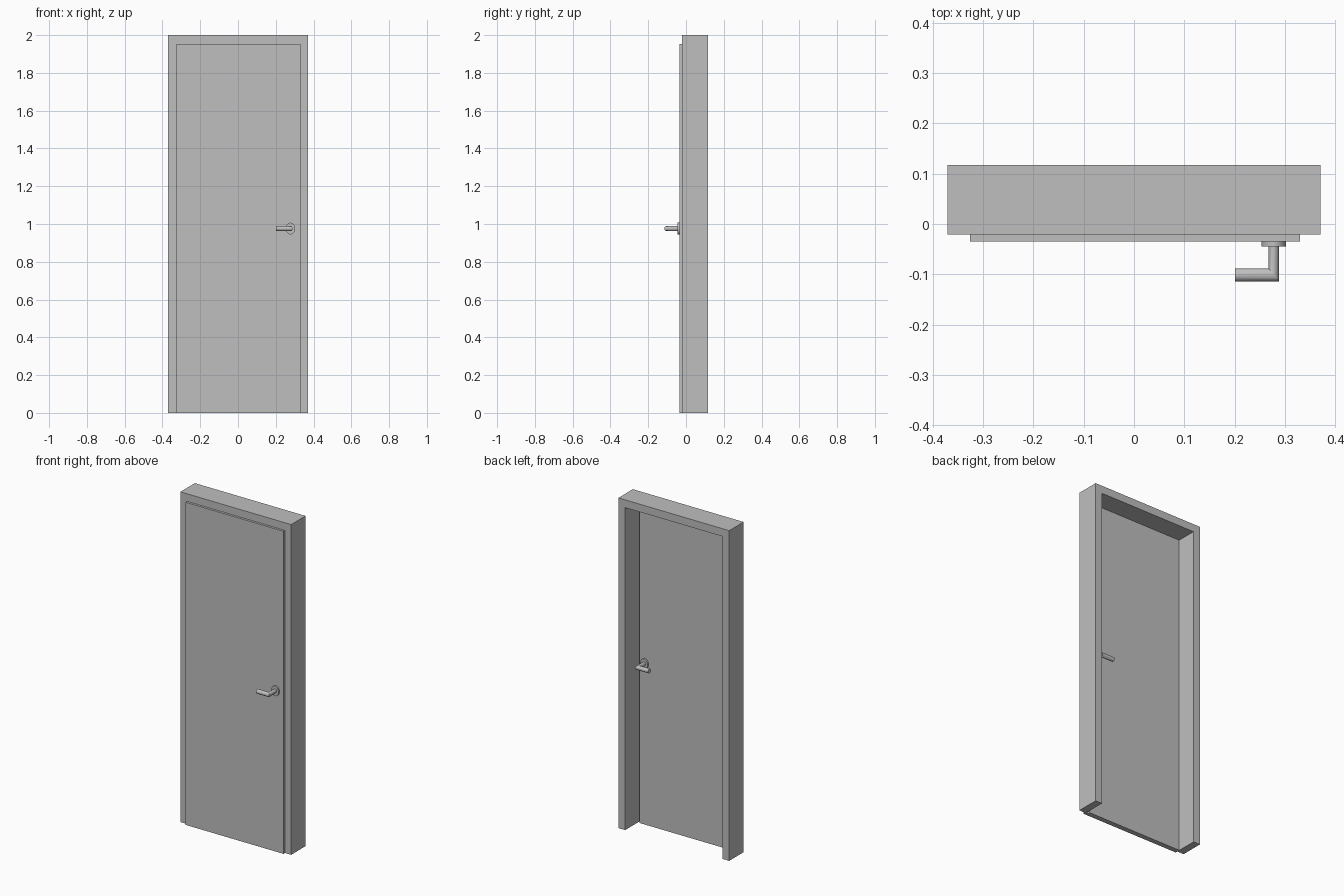
import bpy, bmesh, math
from mathutils import Vector

if "Cube" in bpy.data.objects:
    bpy.data.objects.remove(bpy.data.objects["Cube"])

grey = bpy.data.materials.new("grey")
grey.diffuse_color = (0.52, 0.52, 0.52, 1)
grey.use_nodes = True
grey.node_tree.nodes["Principled BSDF"].inputs["Base Color"].default_value = grey.diffuse_color


def finish(name, bm, smooth=False):
    bmesh.ops.recalc_face_normals(bm, faces=bm.faces[:])
    me = bpy.data.meshes.new(name)
    bm.to_mesh(me)
    bm.free()
    me.materials.append(grey)
    ob = bpy.data.objects.new(name, me)
    bpy.context.collection.objects.link(ob)
    if smooth:
        bpy.ops.object.select_all(action='DESELECT')
        bpy.context.view_layer.objects.active = ob
        ob.select_set(True)
        bpy.ops.object.shade_smooth_by_angle(angle=math.radians(35))
    return ob


def extrude_outline(name, pts, y0, y1):
    """Extrude an x-z outline from y0 to y1."""
    bm = bmesh.new()
    face = bm.faces.new([bm.verts.new((x, y0, z)) for x, z in pts])
    res = bmesh.ops.extrude_face_region(bm, geom=[face])
    verts = [g for g in res['geom'] if isinstance(g, bmesh.types.BMVert)]
    bmesh.ops.translate(bm, verts=verts, vec=(0, y1 - y0, 0))
    return finish(name, bm)


def rect(x0, x1, z1):
    return [(x0, 0), (x1, 0), (x1, z1), (x0, z1)]


def loft(name, rings):
    """Skin a list of closed rings and cap the ends."""
    bm = bmesh.new()
    loops = [[bm.verts.new(p) for p in r] for r in rings]
    n = len(loops[0])
    for a, b in zip(loops, loops[1:]):
        for i in range(n):
            bm.faces.new((a[i], a[(i + 1) % n], b[(i + 1) % n], b[i]))
    bm.faces.new(loops[0])
    bm.faces.new(loops[-1])
    return finish(name, bm, True)


# Frame: one upside-down U profile, open at the floor
W, IN, TOP = 0.371, 0.326, 1.953
extrude_outline("door_frame", [(-W, 0), (-W, 2), (W, 2), (W, 0),
                               (IN, 0), (IN, TOP), (-IN, TOP), (-IN, 0)],
                -0.021, 0.117)

# Rebated door leaf: wide front lip and narrower core inside the frame
extrude_outline("door_lip", rect(-0.326, 0.33, 1.954), -0.035, -0.021)
extrude_outline("door_core", rect(-0.325, 0.313, 1.952), -0.0212, -0.004)

# Lever handles on both faces, slightly narrowed in x
HX, HZ, R, SX, N = 0.278, 0.976, 0.0133, 0.8, 24
angles = [2 * math.pi * i / N for i in range(N)]


def handle(side, y_face, d):
    def plate_ring(y):
        return [Vector((HX + 0.0247 * math.cos(a), y, HZ + 0.031 * math.sin(a))) for a in angles]

    loft(side + "_handle_rosette", [plate_ring(y_face), plate_ring(y_face + d * 0.010)])
    y_c = y_face + d * 0.0665          # grip axis
    stem, mitre, grip = [], [], []
    for a in angles:
        u, z = R * math.cos(a), HZ + R * math.sin(a)
        x = HX + SX * u
        stem.append(Vector((x, y_face + d * 0.008, z)))
        mitre.append(Vector((x, y_c + d * u, z)))
        grip.append(Vector((0.201, y_c + d * u, z)))
    loft(side + "_handle_lever", [stem, mitre, grip])


handle("front", -0.035, -1)
handle("back", -0.004, 1)
